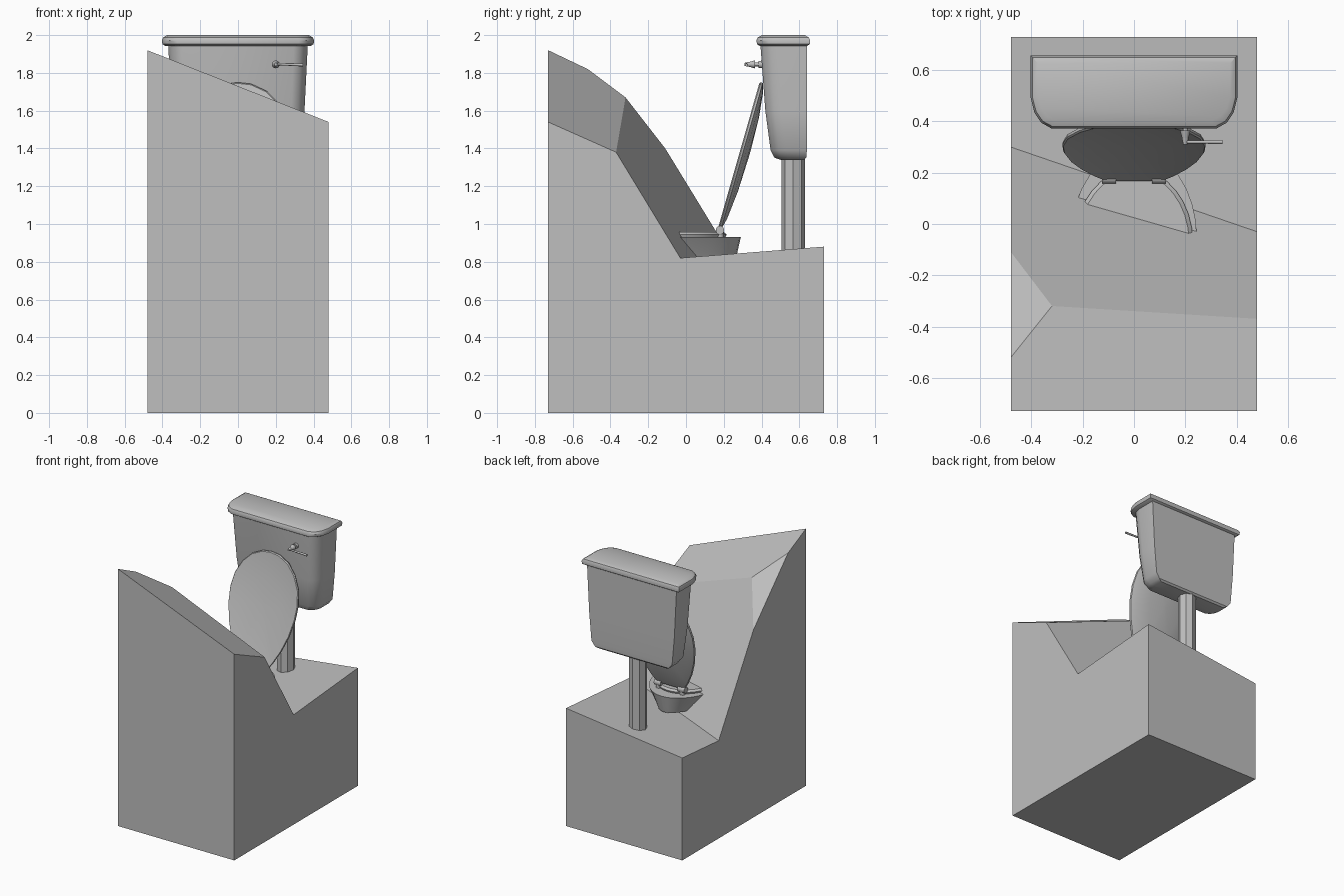
import bpy, bmesh, math
from mathutils import Matrix, Vector

cube = bpy.data.objects.get("Cube")
if cube:
    bpy.data.objects.remove(cube, do_unlink=True)

grey = bpy.data.materials.new("plain_grey")
grey.use_nodes = True
colour = (0.52, 0.52, 0.52, 1)
grey.diffuse_color = colour
grey.node_tree.nodes["Principled BSDF"].inputs["Base Color"].default_value = colour


def finish(name, bm, smooth=None):
    """Turn a bmesh into a named, coloured object."""
    bmesh.ops.recalc_face_normals(bm, faces=bm.faces)
    mesh = bpy.data.meshes.new(name)
    bm.to_mesh(mesh)
    bm.free()
    ob = bpy.data.objects.new(name, mesh)
    bpy.context.collection.objects.link(ob)
    mesh.materials.append(grey)
    if smooth:
        bpy.ops.object.select_all(action='DESELECT')
        ob.select_set(True)
        bpy.context.view_layer.objects.active = ob
        bpy.ops.object.shade_smooth_by_angle(angle=math.radians(smooth))
    return ob


def loft(name, rings, smooth=None):
    """Skin a stack of equal-length rings and cap both ends."""
    bm = bmesh.new()
    rows = [[bm.verts.new(p) for p in ring] for ring in rings]
    n = len(rows[0])
    for a, b in zip(rows, rows[1:]):
        for i in range(n):
            j = (i + 1) % n
            bm.faces.new((a[i], a[j], b[j], b[i]))
    bm.faces.new(rows[0])
    bm.faces.new(rows[-1])
    return finish(name, bm, smooth)


def ellipse(cx, cy, z, rx, ry, n=32):
    return [(cx + rx * math.cos(math.tau * i / n), cy + ry * math.sin(math.tau * i / n), z)
            for i in range(n)]


def rod(name, a, b, r1, r2, n=10):
    """Straight round bar from a to b, possibly tapered."""
    a, b = Vector(a), Vector(b)
    d = b - a
    turn = d.to_track_quat('Z', 'Y').to_matrix().to_4x4()
    bm = bmesh.new()
    bmesh.ops.create_cone(bm, cap_ends=True, segments=n, radius1=r1, radius2=r2, depth=d.length,
                          matrix=Matrix.Translation((a + b) / 2) @ turn)
    return finish(name, bm, 40)


# Ground block with a steep bank on its front half
W, D = 0.48, 0.73
points = {
    "a": (-W, -D, 0), "b": (W, -D, 0), "c": (W, D, 0), "d": (-W, D, 0),
    "fl": (-W, -D, 1.92), "fr": (W, -D, 1.54),
    "l1": (-W, -0.52, 1.82), "peak": (-0.32, -0.32, 1.67), "l2": (-W, -0.11, 1.40),
    "r1": (W, -0.37, 1.38), "vr": (W, -0.03, 0.82), "vl": (-W, 0.30, 0.73),
    "br": (W, D, 0.88), "bl": (-W, D, 0.765),
}
faces = ["a d c b", "a b fr fl", "c d bl br", "b c br vr r1 fr", "d a fl l1 l2 vl bl",
         "fl fr r1 peak l1", "l1 peak l2", "peak r1 vr vl l2", "vl vr br bl"]
bm = bmesh.new()
v = {k: bm.verts.new(p) for k, p in points.items()}
for f in faces:
    bm.faces.new([v[k] for k in f.split()])
finish("ground_block", bm)

# Bowl half sunk into the bank, with a raised seat plate
loft("bowl", [ellipse(0, -0.05, 0.80, 0.155, 0.31), ellipse(0, -0.05, 0.85, 0.185, 0.322),
              ellipse(0, -0.05, 0.93, 0.245, 0.34)], 35)
loft("seat", [ellipse(0, -0.07, 0.932, 0.225, 0.28), ellipse(0, -0.07, 0.945, 0.23, 0.285),
              ellipse(0, -0.07, 0.957, 0.215, 0.27)], 30)


# Open egg-shaped lid leaning back against the cistern
def lid_y(z):
    return 0.17 + (z - 0.98) * 0.285


half = [(0.11, 0.965), (0.155, 1.03), (0.205, 1.12), (0.248, 1.23), (0.275, 1.35), (0.28, 1.45),
        (0.262, 1.55), (0.215, 1.64), (0.15, 1.705), (0.07, 1.742)]
outline = half + [(0, 1.75)] + [(-x, z) for x, z in reversed(half)]
CZ = 1.38


def lid_ring(scale, push):
    return [(x * scale, lid_y(CZ + (z - CZ) * scale) + push, CZ + (z - CZ) * scale)
            for x, z in outline]


loft("lid", [lid_ring(0.05, 0.02), lid_ring(0.5, 0.017), lid_ring(0.93, 0.003), lid_ring(0.985, 0),
             lid_ring(1, 0.006), lid_ring(0.99, 0.018), lid_ring(0.85, 0.034),
             lid_ring(0.5, 0.05), lid_ring(0.05, 0.056)], 40)

# Hinges on both sides of the lid foot
for side, s in (("right", -1), ("left", 1)):
    rod(f"hinge_barrel_{side}", (s * 0.07, 0.18, 0.967), (s * 0.125, 0.18, 0.967), 0.023, 0.023, 14)
    rod(f"hinge_post_{side}", (s * 0.098, 0.18, 0.92), (s * 0.098, 0.18, 0.967), 0.02, 0.02, 12)


# Cistern: flat back, rounded front corners
def tank_ring(z, w, front, back):
    depth = back - front
    right = [(w, back), (w, front + depth * 0.42), (w * 0.965, front + depth * 0.22),
             (w * 0.90, front + depth * 0.08), (w * 0.80, front)]
    return [(x, y, z) for x, y in right] + [(-x, y, z) for x, y in reversed(right)]


loft("cistern", [tank_ring(1.34, 0.28, 0.50, 0.625), tank_ring(1.352, 0.305, 0.467, 0.637),
                 tank_ring(1.39, 0.333, 0.448, 0.64), tank_ring(1.60, 0.352, 0.42, 0.64),
                 tank_ring(1.96, 0.37, 0.393, 0.64)], 35)
loft("cistern_lid", [tank_ring(1.943, 0.385, 0.39, 0.642), tank_ring(1.952, 0.40, 0.376, 0.655),
                     tank_ring(1.972, 0.403, 0.373, 0.657), tank_ring(1.988, 0.396, 0.38, 0.65),
                     tank_ring(2.0, 0.375, 0.402, 0.628)], 35)

# Eight-sided flush pipe
loft("flush_pipe", [ellipse(0, 0.567, z, 0.062, 0.062, 8) for z in (0.80, 1.37)])

# Flush handle
rod("handle_stem", (0.2, 0.42, 1.845), (0.2, 0.33, 1.845), 0.010, 0.010)
rod("handle_collar", (0.2, 0.405, 1.845), (0.2, 0.385, 1.845), 0.020, 0.018, 14)
rod("handle_knob", (0.2, 0.365, 1.845), (0.2, 0.335, 1.845), 0.021, 0.013, 14)
rod("handle_tip", (0.2, 0.335, 1.845), (0.2, 0.31, 1.845), 0.013, 0.008, 12)
rod("handle_arm", (0.2, 0.32, 1.847), (0.345, 0.32, 1.842), 0.006, 0.008)
